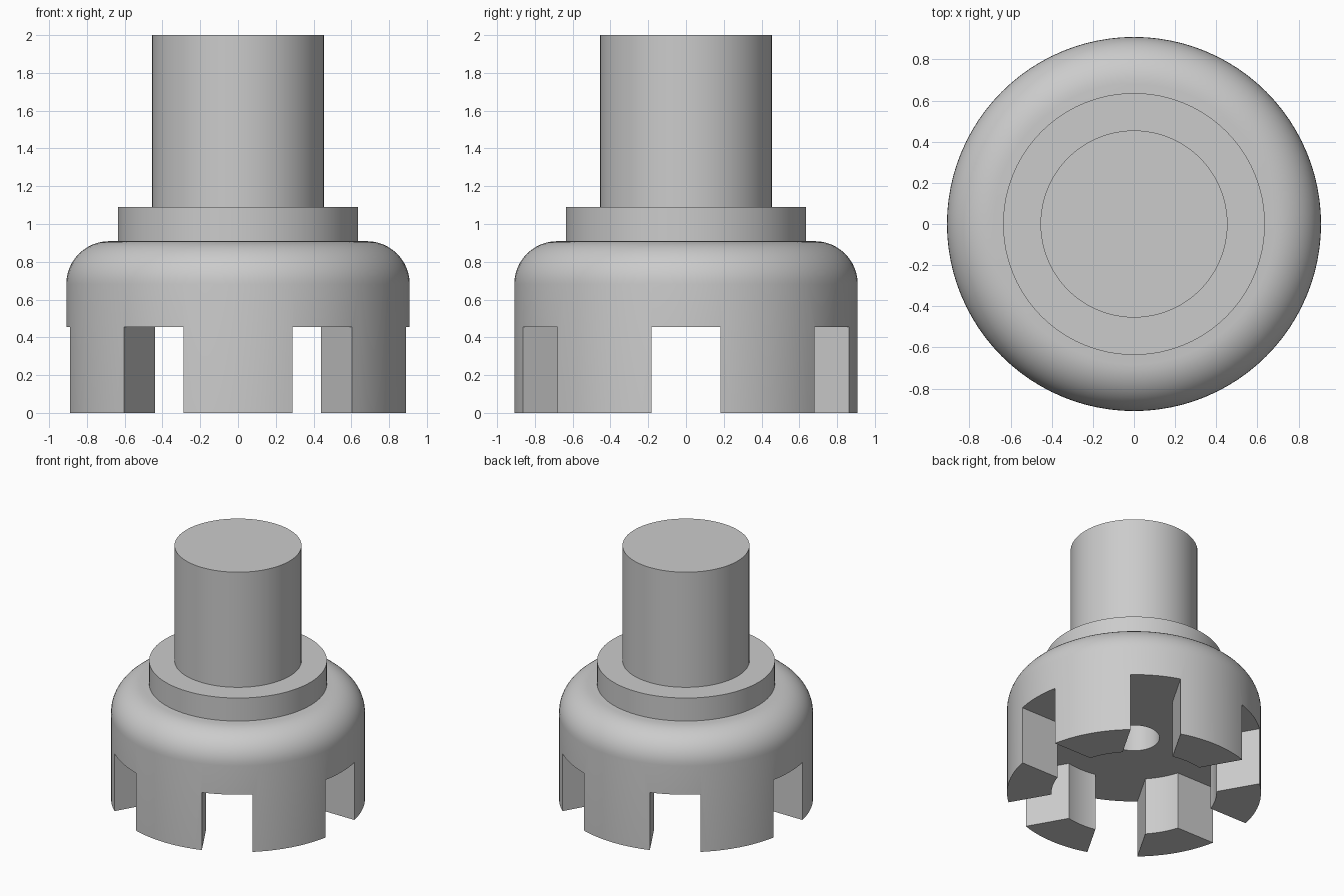
import bpy
import bmesh
from math import sin, cos, pi, radians
from mathutils import Matrix

if "Cube" in bpy.data.objects:
    bpy.data.objects.remove(bpy.data.objects["Cube"], do_unlink=True)

U = 2 / 22          # design unit: the part is 22 units tall
SEGMENTS = 96

steel = bpy.data.materials.new("plain_grey")
steel.use_nodes = True
grey = (0.6, 0.6, 0.6, 1)
steel.diffuse_color = grey
steel.node_tree.nodes["Principled BSDF"].inputs["Base Color"].default_value = grey


def add_object(name, bm):
    mesh = bpy.data.meshes.new(name)
    bm.to_mesh(mesh)
    bm.free()
    obj = bpy.data.objects.new(name, mesh)
    bpy.context.collection.objects.link(obj)
    mesh.materials.append(steel)
    return obj


def lathe(name, profile):
    """Revolve (radius, height) points, given in design units, about z."""
    bm = bmesh.new()
    verts = [bm.verts.new((r * U, 0, z * U)) for r, z in profile]
    edges = [bm.edges.new(pair) for pair in zip(verts, verts[1:])]
    bmesh.ops.spin(bm, geom=verts + edges, cent=(0, 0, 0), axis=(0, 0, 1),
                   angle=2 * pi, steps=SEGMENTS, use_merge=True)
    bmesh.ops.remove_doubles(bm, verts=bm.verts, dist=1e-5)
    bmesh.ops.recalc_face_normals(bm, faces=bm.faces)
    return add_object(name, bm)


def smooth(obj):
    bpy.ops.object.select_all(action="DESELECT")
    obj.select_set(True)
    bpy.context.view_layer.objects.active = obj
    bpy.ops.object.shade_smooth_by_angle(angle=radians(30))


# Head: rounded shoulder, open cavity below, blind centre bore
fillet = 2.5
shoulder = [(10 - fillet + fillet * cos(a), 10 - fillet + fillet * sin(a))
            for a in (i * pi / 24 for i in range(13))]
head = lathe("slotted_head", [(0, 9), (2, 9), (2, 5), (6.5, 5), (6.5, 0), (10, 0)]
             + shoulder + [(0, 10)])

# Three bars through the centre cut six slots
for i in range(3):
    bm = bmesh.new()
    bmesh.ops.create_cube(bm, size=1)
    bm.transform(Matrix.Rotation(i * pi / 3, 4, "Z")
                 @ Matrix.Translation((0, 0, 2 * U))
                 @ Matrix.Diagonal((24 * U, 4 * U, 6 * U, 1)))
    cutter = add_object("slot_cutter", bm)
    cutter.hide_render = True
    cut = head.modifiers.new("slot", "BOOLEAN")
    cut.operation = "DIFFERENCE"
    cut.solver = "EXACT"
    cut.object = cutter
    bpy.context.view_layer.objects.active = head
    bpy.ops.object.modifier_apply(modifier=cut.name)
    bpy.data.objects.remove(cutter, do_unlink=True)

# Collar and shaft
collar = lathe("collar", [(5, 12), (7, 12), (7, 10)])
shaft = lathe("shaft", [(0, 22), (5, 22), (5, 12)])

for part in (head, collar, shaft):
    smooth(part)
